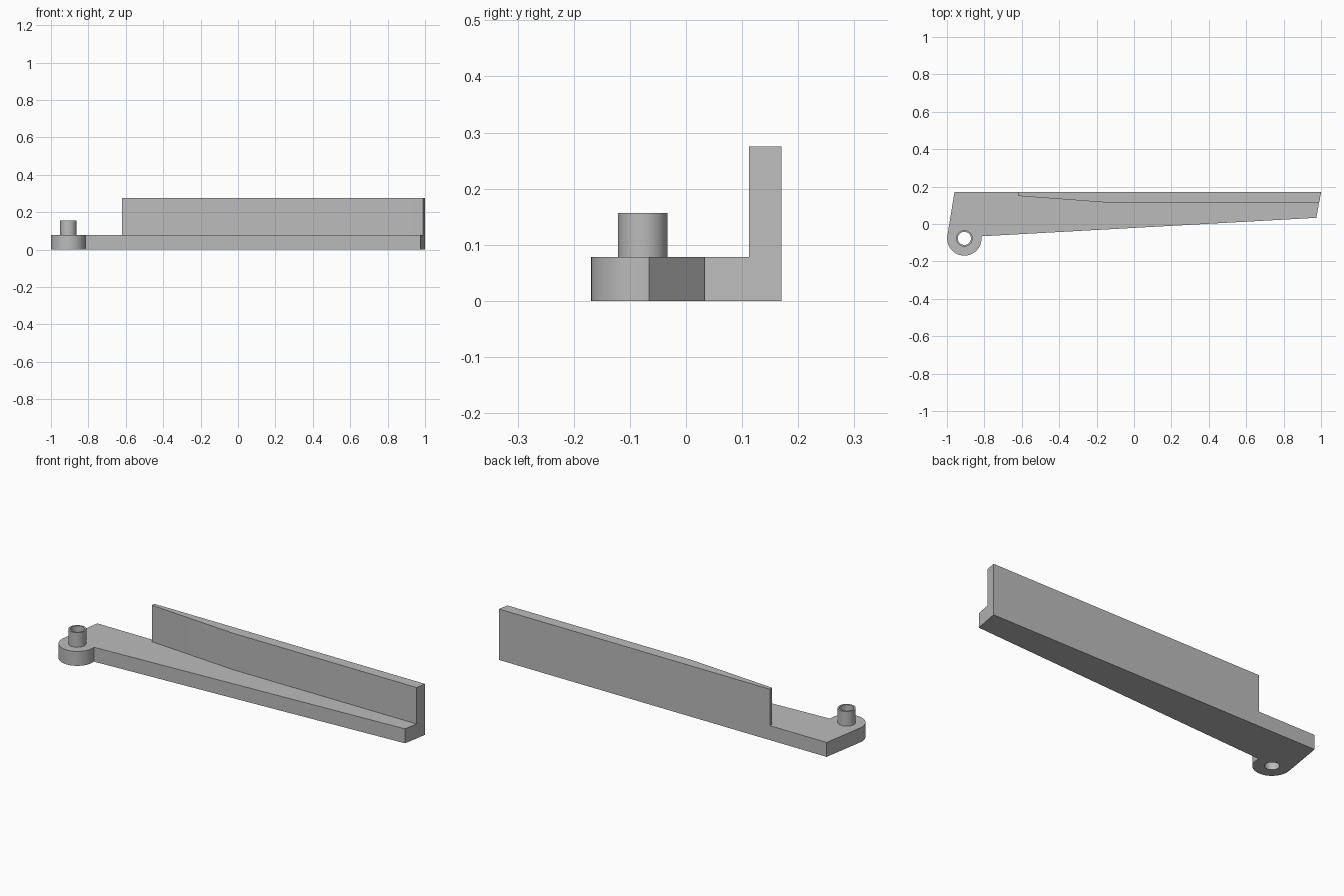
import bpy
import bmesh
from math import sin, cos, radians

cube = bpy.data.objects.get("Cube")
if cube:
    bpy.data.objects.remove(cube, do_unlink=True)

grey = bpy.data.materials.new("plain_grey")
grey.use_nodes = True
colour = (0.5, 0.5, 0.5, 1)
grey.diffuse_color = colour
grey.node_tree.nodes["Principled BSDF"].inputs["Base Color"].default_value = colour

PIVOT = (-0.907, -0.077)
BASE_TOP = 0.078


def arc(radius, start=0, end=360, steps=64):
    """Points round the pivot; a full circle omits the repeated last point."""
    count = steps if end - start == 360 else steps + 1
    angles = [radians(start + (end - start) * i / steps) for i in range(count)]
    return [(PIVOT[0] + radius * cos(a), PIVOT[1] + radius * sin(a)) for a in angles]


def extrude_outline(name, loops, bottom, top):
    """Extrude a flat outline; inner loops become holes."""
    curve = bpy.data.curves.new(name, "CURVE")
    curve.dimensions = "2D"
    curve.fill_mode = "BOTH"
    curve.extrude = (top - bottom) / 2
    for loop in loops:
        spline = curve.splines.new("POLY")
        spline.points.add(len(loop) - 1)
        for point, (x, y) in zip(spline.points, loop):
            point.co = (x, y, 0, 1)
        spline.use_cyclic_u = True
    obj = bpy.data.objects.new(name, curve)
    bpy.context.collection.objects.link(obj)
    bpy.ops.object.select_all(action="DESELECT")
    obj.select_set(True)
    bpy.context.view_layer.objects.active = obj
    bpy.ops.object.convert(target="MESH")
    obj = bpy.context.object
    obj.name = name

    # Weld caps to walls and lift into place
    bm = bmesh.new()
    bm.from_mesh(obj.data)
    bmesh.ops.remove_doubles(bm, verts=bm.verts, dist=0.0001)
    bmesh.ops.translate(bm, verts=bm.verts, vec=(0, 0, (top + bottom) / 2))
    bmesh.ops.recalc_face_normals(bm, faces=bm.faces)
    bm.to_mesh(obj.data)
    bm.free()
    obj.data.materials.clear()
    obj.data.materials.append(grey)
    bpy.ops.object.shade_smooth_by_angle(angle=radians(30))
    return obj


bore = arc(0.035)

# Tapered base plate with a rounded pivot end
plate = [(-0.96, 0.17), (1.0, 0.17), (0.975, 0.033)]
plate += arc(0.092, 7, -190)
extrude_outline("base_plate", [plate, bore], 0, BASE_TOP)

# Hollow pivot pin
extrude_outline("pivot_pin", [arc(0.044), bore], BASE_TOP, 0.157)

# Upright rail along the back edge, thinning toward the pivot
rail = [(-0.62, 0.17), (-0.62, 0.15), (-0.11, 0.112), (0.989, 0.112), (1.0, 0.17)]
extrude_outline("back_rail", [rail], BASE_TOP, 0.275)
